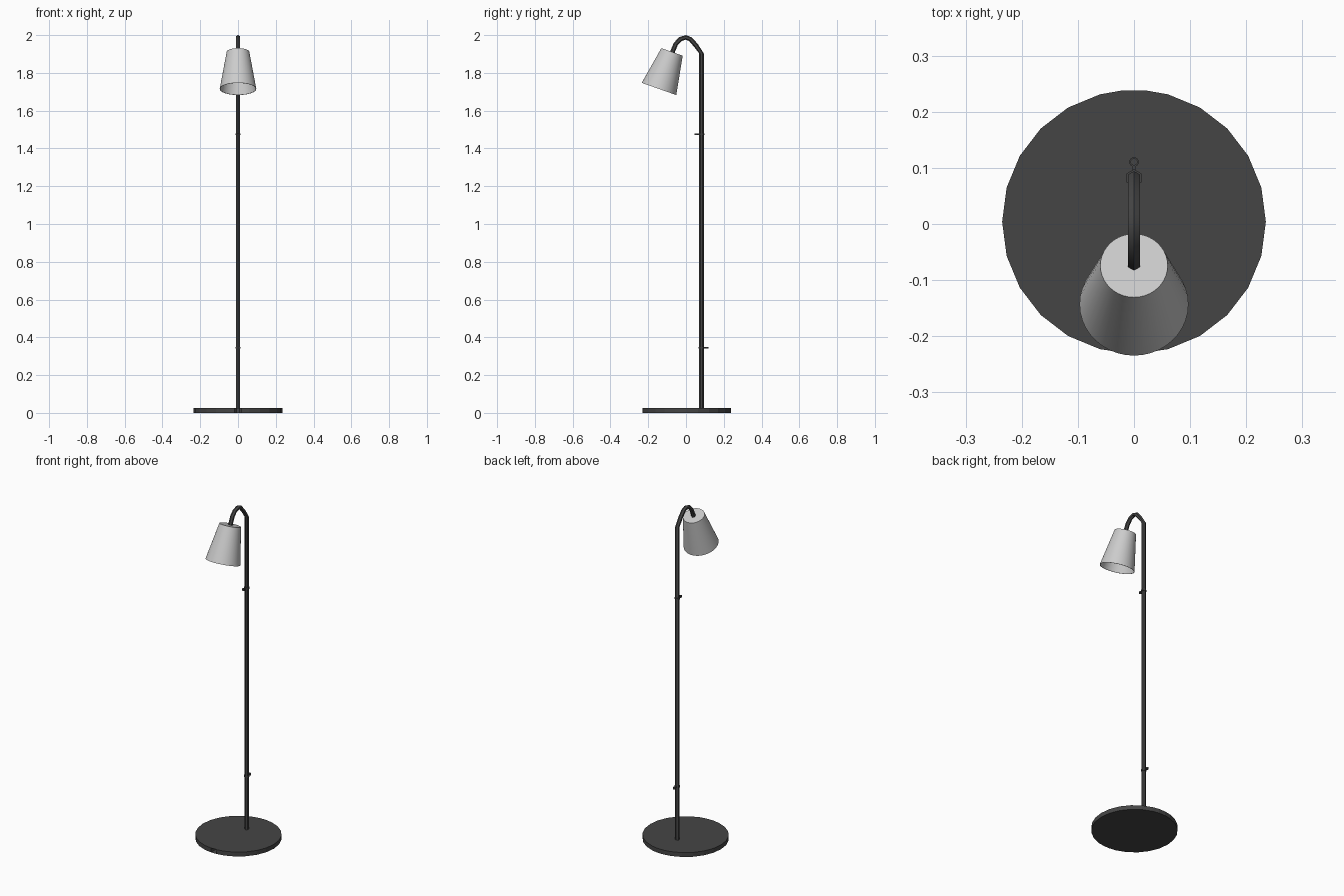
import bpy, bmesh, math
from mathutils import Vector, Matrix

if "Cube" in bpy.data.objects:
    bpy.data.objects.remove(bpy.data.objects["Cube"])

dark = bpy.data.materials.new("charcoal")
dark.diffuse_color = (0.06, 0.06, 0.06, 1)
dark.use_nodes = True
dark.node_tree.nodes["Principled BSDF"].inputs["Base Color"].default_value = dark.diffuse_color


def finish(bm, name, mat=None, smooth=None):
    bmesh.ops.recalc_face_normals(bm, faces=bm.faces)
    me = bpy.data.meshes.new(name)
    bm.to_mesh(me)
    bm.free()
    ob = bpy.data.objects.new(name, me)
    bpy.context.collection.objects.link(ob)
    if mat:
        me.materials.append(mat)
    if smooth:
        bpy.ops.object.select_all(action='DESELECT')
        ob.select_set(True)
        bpy.context.view_layer.objects.active = ob
        bpy.ops.object.shade_smooth_by_angle(angle=math.radians(smooth))
    return ob


def bridge(bm, a, b):
    n = len(a)
    for i in range(n):
        bm.faces.new((a[i], a[(i + 1) % n], b[(i + 1) % n], b[i]))


# Base: 24-sided disc with a slot open at the front (half outline, mirrored)
R, CY, POLE_Y = 0.235, 0.004, 0.082
half = [(0.009, 0.046), (0.018, 0.034), (0.018, CY - 0.2335)]
half += [(R * math.cos(math.radians(a)), CY + R * math.sin(math.radians(a)))
         for a in list(range(-75, 76, 15)) + [85]]
outline = half + [(-x, y) for x, y in reversed(half)]
bm = bmesh.new()
low = [bm.verts.new((x, y, 0)) for x, y in outline]
top = [bm.verts.new((x, y, 0.026)) for x, y in outline]
bridge(bm, low, top)
bm.faces.new(low)
bm.faces.new(top)
bmesh.ops.triangulate(bm, faces=[f for f in bm.faces if len(f.verts) > 4])
finish(bm, "base", dark)

# Pole: hexagonal tube swept up and over to the shade
path = [Vector((0, y, z)) for y, z in [
    (POLE_Y, 0.004), (POLE_Y, 1.903), (0.053, 1.945), (0.024, 1.978), (0.0, 1.988),
    (-0.03, 1.979), (-0.054, 1.953), (-0.068, 1.92), (-0.074, 1.9)]]
bm = bmesh.new()
rings = []
for i, p in enumerate(path):
    t = (path[min(i + 1, len(path) - 1)] - path[max(i - 1, 0)]).normalized()
    n = Vector((1, 0, 0)).cross(t)
    rings.append([bm.verts.new(p + 0.0122 * (n * math.cos(k * math.pi / 3)
                  + Vector((1, 0, 0)) * math.sin(k * math.pi / 3))) for k in range(6)])
for a, b in zip(rings, rings[1:]):
    bridge(bm, a, b)
bm.faces.new(rings[0])
bm.faces.new(rings[-1])
finish(bm, "pole", dark, 35)


# Cable clips: collar around the pole plus a small eyelet
def clip(name, z, side):
    bm = bmesh.new()
    for y, ro, ri, seg in [(POLE_Y, 0.0155, 0.0115, 6),
                           (POLE_Y + side * 0.0285, 0.0085, 0.0055, 12)]:
        loops = []
        for r, h in [(ri, -0.005), (ro, -0.005), (ro, 0.005), (ri, 0.005)]:
            loops.append([bm.verts.new((r * math.sin(k * math.tau / seg),
                          y + r * math.cos(k * math.tau / seg), z + h)) for k in range(seg)])
        for i in range(4):
            bridge(bm, loops[i], loops[(i + 1) % 4])
    bmesh.ops.create_cube(bm, size=1, matrix=Matrix.Translation(
        (0, POLE_Y + side * 0.0175, z)) @ Matrix.Diagonal((0.006, 0.007, 0.008, 1)))
    finish(bm, name, dark)


clip("upper_cable_clip", 1.475, -1)
clip("lower_cable_clip", 0.345, 1)

# Shade: thin tilted cone, capped at the top and open below
top_c, bot_c = Vector((0, -0.074, 1.911)), Vector((0, -0.143, 1.715))
axis = (top_c - bot_c).normalized()
side = Vector((1, 0, 0))
up = axis.cross(side)
bm = bmesh.new()
loops = []
for c, r in [(bot_c, 0.097), (top_c, 0.06),
             (top_c - axis * 0.003, 0.0575), (bot_c, 0.0945)]:
    loops.append([bm.verts.new(c + r * (side * math.cos(k * math.tau / 40)
                  + up * math.sin(k * math.tau / 40))) for k in range(40)])
for i in (0, 2, 3):
    bridge(bm, loops[i], loops[(i + 1) % 4])
bm.faces.new(loops[1])
bm.faces.new(loops[2])
finish(bm, "shade", None, 35)
